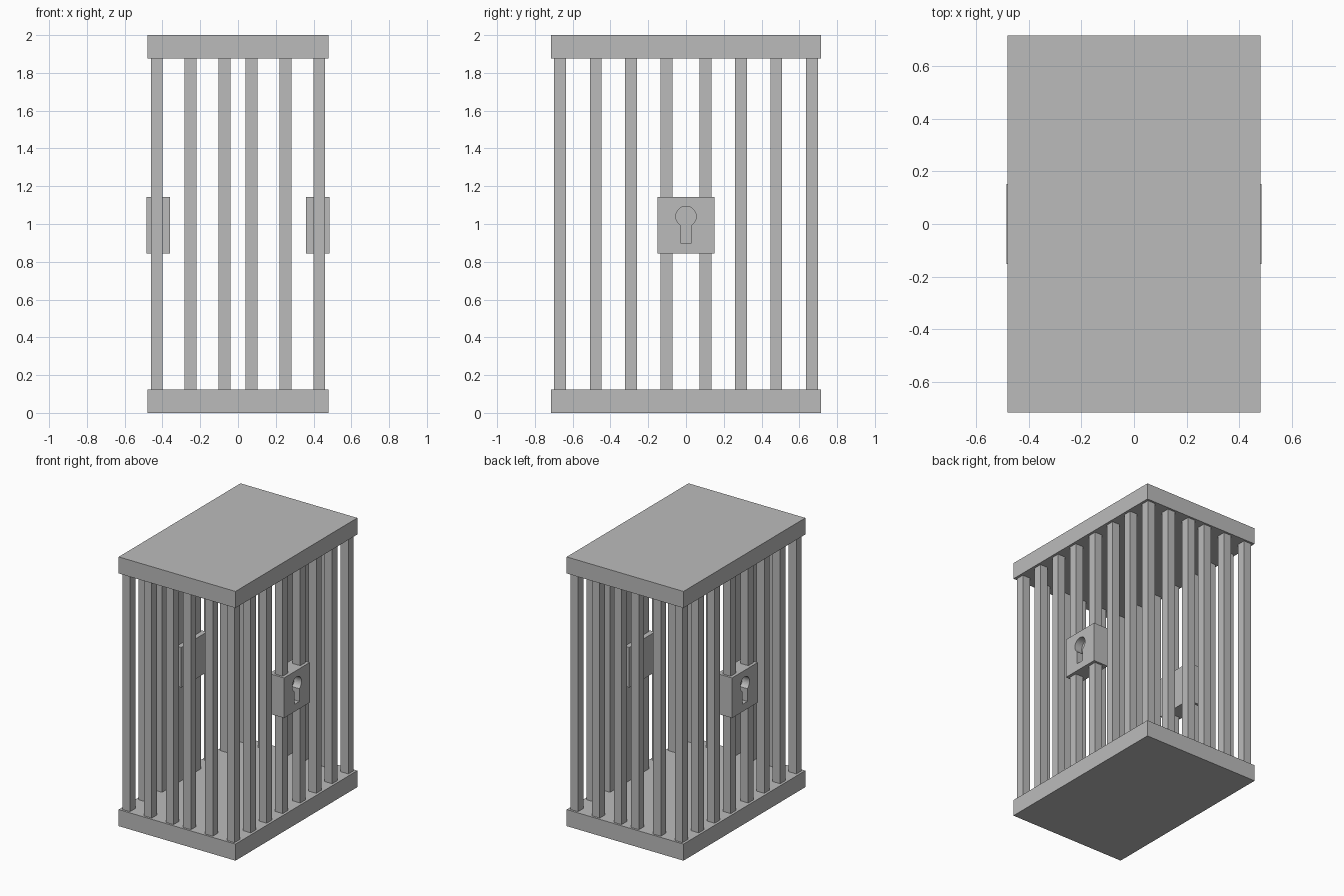
import bpy
import bmesh
import math

cube = bpy.data.objects.get("Cube")
if cube:
    bpy.data.objects.remove(cube, do_unlink=True)

GREY = (0.5, 0.5, 0.5, 1.0)
metal = bpy.data.materials.new("plain_grey")
metal.use_nodes = True
metal.diffuse_color = GREY
bsdf = metal.node_tree.nodes["Principled BSDF"]
bsdf.inputs["Base Color"].default_value = GREY
bsdf.inputs["Roughness"].default_value = 0.7


def add_object(name, bm):
    bmesh.ops.recalc_face_normals(bm, faces=bm.faces)
    mesh = bpy.data.meshes.new(name)
    bm.to_mesh(mesh)
    bm.free()
    mesh.materials.append(metal)
    obj = bpy.data.objects.new(name, mesh)
    bpy.context.collection.objects.link(obj)
    return obj


def box(name, x, y, z):
    """Box from (low, high) ranges on each axis."""
    bm = bmesh.new()
    bmesh.ops.create_cube(bm, size=1)
    for v in bm.verts:
        v.co = [low + (c + 0.5) * (high - low)
                for c, (low, high) in zip(v.co, (x, y, z))]
    return add_object(name, bm)


HALF_X, HALF_Y, SLAB, HEIGHT = 0.48, 0.715, 0.123, 2.0

# Floor and roof slabs
for name, low in (("floor_slab", 0), ("roof_slab", HEIGHT - SLAB)):
    box(name, (-HALF_X, HALF_X), (-HALF_Y, HALF_Y), (low, low + SLAB))

# Square bars around the edge, corner bars shared by both walls
BAR = 0.0315
bar_x = [s * x for s in (-1, 1) for x in (0.071, 0.251, 0.43)]
bar_y = [s * y for s in (-1, 1) for y in (0.103, 0.291, 0.478, 0.668)]
spots = [(x, y) for x in bar_x for y in bar_y
         if abs(x) == max(bar_x) or abs(y) == max(bar_y)]
for i, (x, y) in enumerate(spots):
    box(f"bar_{i + 1}", (x - BAR, x + BAR), (y - BAR, y + BAR),
        (SLAB, HEIGHT - SLAB))


def keyhole_cutter(side):
    """Round hole with a straight slot below, extruded along x."""
    radius, centre, half_slot, bottom = 0.054, 1.04, 0.029, 0.9
    start = math.asin(half_slot / radius) - math.pi / 2
    sweep = math.pi - 2 * start
    steps = 28
    outline = [(half_slot, bottom)]
    outline += [(radius * math.cos(start + sweep * i / steps),
                 centre + radius * math.sin(start + sweep * i / steps))
                for i in range(steps + 1)]
    outline.append((-half_slot, bottom))
    bm = bmesh.new()
    face = bm.faces.new([bm.verts.new((side * 0.424, y, z)) for y, z in outline])
    grown = bmesh.ops.extrude_face_region(bm, geom=[face])
    for v in grown["geom"]:
        if isinstance(v, bmesh.types.BMVert):
            v.co.x += side * 0.2
    return add_object("keyhole_cutter", bm)


# Lock box with a recessed keyhole on each long wall
for side, name in ((1, "left_lock"), (-1, "right_lock")):
    lock = box(name, sorted((side * 0.361, side * 0.484)),
               (-0.151, 0.151), (0.845, 1.143))
    cutter = keyhole_cutter(side)
    cutter.hide_render = True
    cut = lock.modifiers.new("keyhole", 'BOOLEAN')
    cut.operation = 'DIFFERENCE'
    cut.solver = 'EXACT'
    cut.object = cutter
    graph = bpy.context.evaluated_depsgraph_get()
    carved = bpy.data.meshes.new_from_object(lock.evaluated_get(graph))
    lock.modifiers.clear()
    lock.data = carved
    bpy.data.objects.remove(cutter, do_unlink=True)
